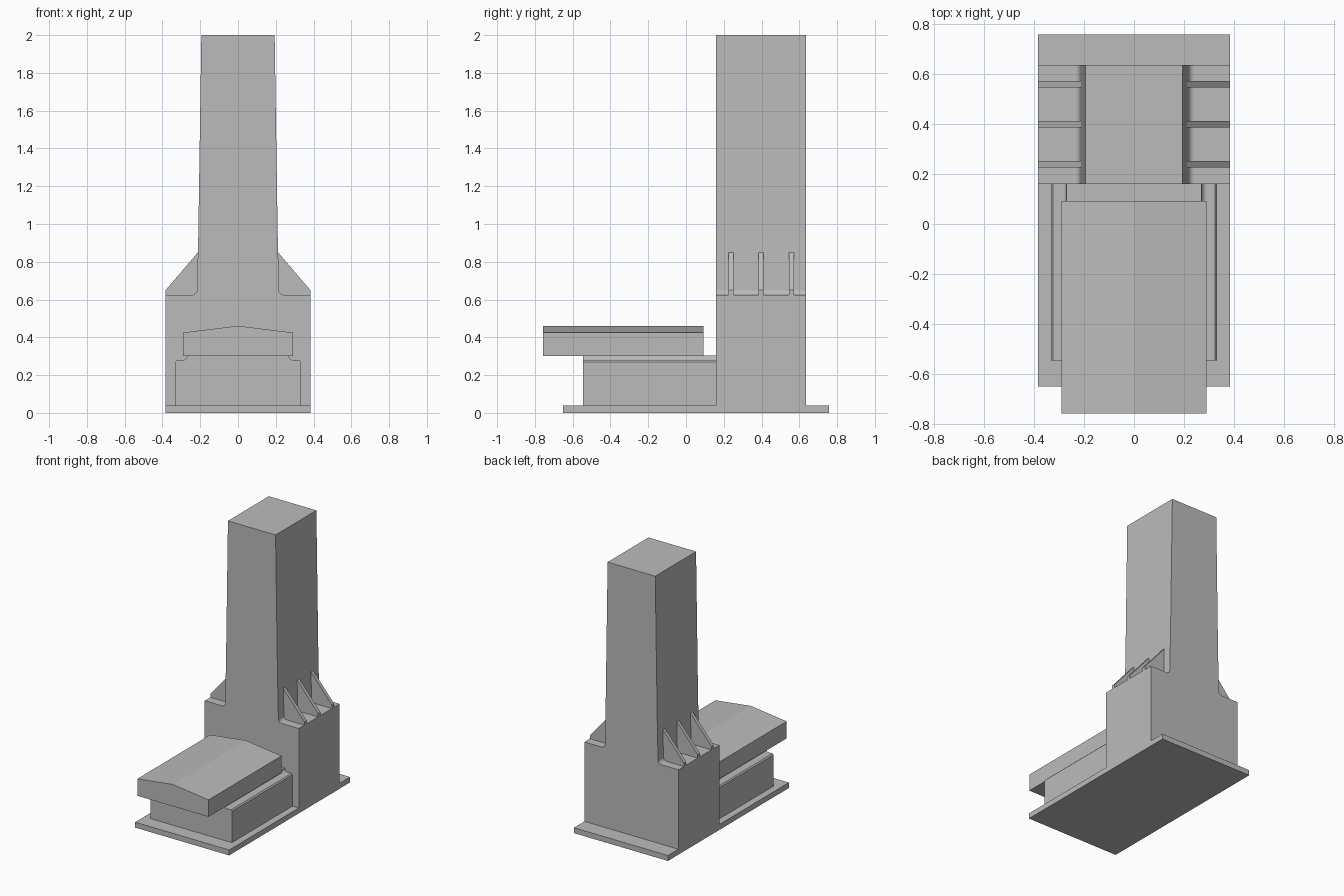
import bpy
import bmesh
import math

if "Cube" in bpy.data.objects:
    bpy.data.objects.remove(bpy.data.objects["Cube"], do_unlink=True)

GREY = (0.5, 0.5, 0.5, 1)
mat = bpy.data.materials.new("plain grey")
mat.use_nodes = True
mat.diffuse_color = GREY
mat.node_tree.nodes["Principled BSDF"].inputs["Base Color"].default_value = GREY


def extrude_y(name, outline, y0, y1):
    """Solid made by sweeping an x-z outline from y0 to y1."""
    bm = bmesh.new()
    face = bm.faces.new([bm.verts.new((x, y0, z)) for x, z in outline])
    swept = bmesh.ops.extrude_face_region(bm, geom=[face])["geom"]
    verts = [g for g in swept if isinstance(g, bmesh.types.BMVert)]
    bmesh.ops.translate(bm, verts=verts, vec=(0, y1 - y0, 0))
    bmesh.ops.recalc_face_normals(bm, faces=bm.faces)
    mesh = bpy.data.meshes.new(name)
    bm.to_mesh(mesh)
    bm.free()
    mesh.materials.append(mat)
    obj = bpy.data.objects.new(name, mesh)
    bpy.context.collection.objects.link(obj)
    return obj


def mirrored(half):
    """Close a right-hand outline with its mirror image."""
    return half + [(-x, z) for x, z in reversed(half) if x > 0]


def fillet(cx, cz, r, steps=5):
    """Concave corner running from a flat ledge up into a wall."""
    angles = [math.pi / 2 * i / steps for i in range(steps + 1)]
    return [(cx - r * math.sin(a), cz - r * math.cos(a)) for a in angles]


# Ground slab
extrude_y("base_plate", mirrored([(0.383, 0), (0.383, 0.04)]), -0.65, 0.757)

# Broad block rising into a tapered column
column = [(0.383, 0.04), (0.383, 0.625)] + fillet(0.242, 0.65, 0.025)
column += [(0.21, 0.95), (0.194, 2.0)]
extrude_y("tower", mirrored(column), 0.16, 0.635)

# Stepped plinth in front of the tower
plinth = [(0.332, 0.04), (0.332, 0.27), (0.324, 0.279)]
plinth += fillet(0.292, 0.301, 0.022) + [(0.27, 0.305)]
extrude_y("plinth", mirrored(plinth), -0.545, 0.16)

# Overhanging cap with a shallow ridge
extrude_y("ridged_cap", mirrored([(0.29, 0.3), (0.29, 0.425), (0, 0.461)]), -0.757, 0.092)

# Triangular stiffeners on both shoulders
for side, s in (("left", 1), ("right", -1)):
    for i, y in enumerate((0.238, 0.398, 0.559)):
        rib = [(0.2, 0.62), (0.383, 0.62), (0.383, 0.65), (0.212, 0.85), (0.2, 0.85)]
        extrude_y(f"{side}_gusset_{i + 1}", [(s * x, z) for x, z in rib], y - 0.013, y + 0.013)
